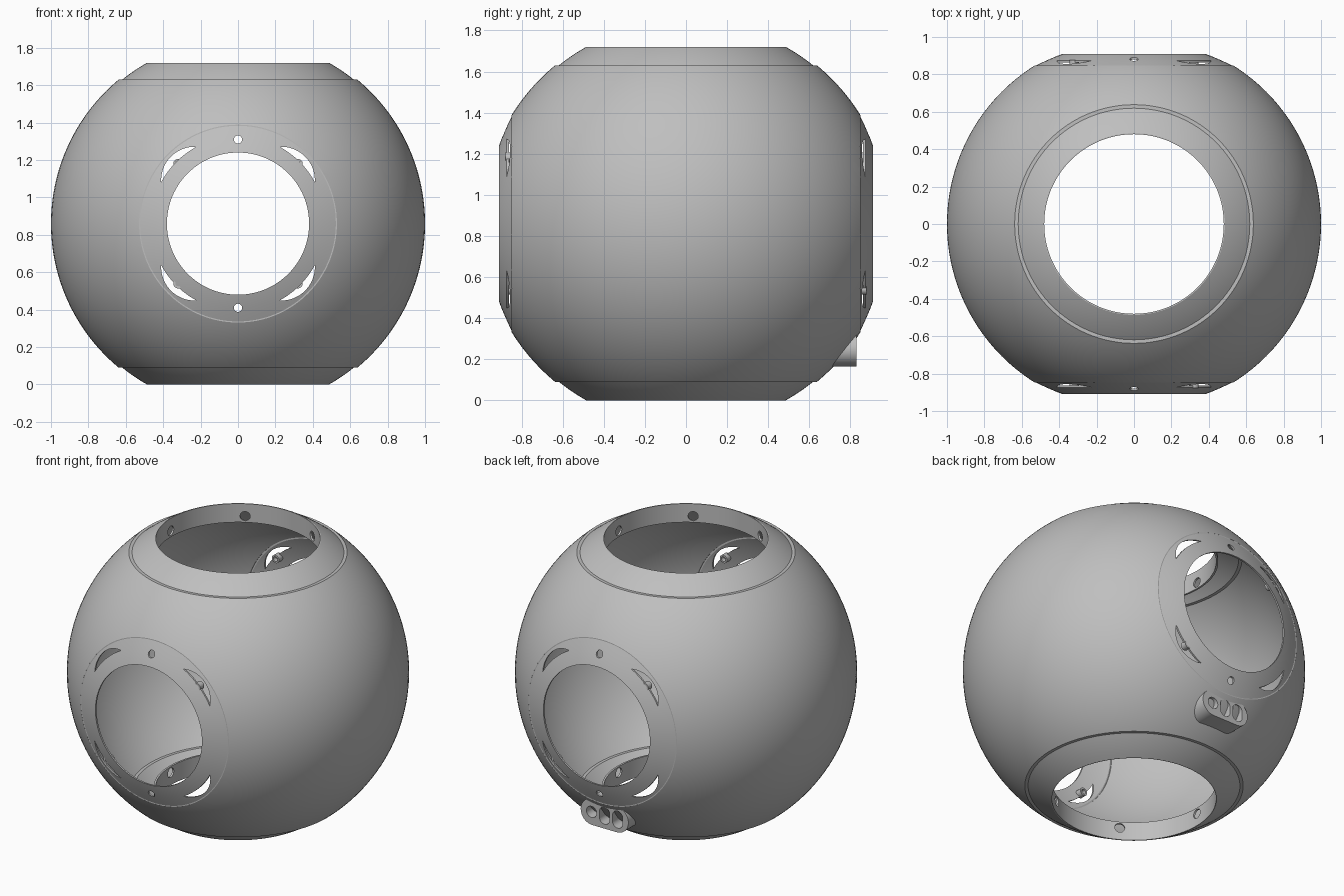
import bpy, bmesh, math
from mathutils import Matrix, Vector

if "Cube" in bpy.data.objects:
    bpy.data.objects.remove(bpy.data.objects["Cube"])

CENTER = Matrix.Translation((0, 0, 0.86))
SEGS = 128

grey = bpy.data.materials.new("plain grey")
grey.use_nodes = True
grey.diffuse_color = (0.52, 0.52, 0.52, 1)
grey.node_tree.nodes["Principled BSDF"].inputs["Base Color"].default_value = (0.52, 0.52, 0.52, 1)


def make(name, bm, matrix=Matrix()):
    bmesh.ops.recalc_face_normals(bm, faces=bm.faces)
    mesh = bpy.data.meshes.new(name)
    bm.to_mesh(mesh)
    bm.free()
    mesh.transform(matrix)
    mesh.materials.append(grey)
    ob = bpy.data.objects.new(name, mesh)
    bpy.context.collection.objects.link(ob)
    return ob


def lathe(profile, segs=SEGS):
    """Revolve a closed (radius, height) outline around z."""
    bm = bmesh.new()
    rings = [[bm.verts.new((r * math.cos(a), r * math.sin(a), h)) for r, h in profile]
             for a in (math.tau * i / segs for i in range(segs))]
    n = len(profile)
    for i in range(segs):
        a, b = rings[i], rings[(i + 1) % segs]
        for j in range(n):
            k = (j + 1) % n
            bm.faces.new((a[j], b[j], b[k], a[k]))
    return bm


def add_prism(bm, outline, low, high):
    """Extrude a 2D outline along z between two heights."""
    a = [bm.verts.new((x, y, low)) for x, y in outline]
    b = [bm.verts.new((x, y, high)) for x, y in outline]
    bm.faces.new(a[::-1])
    bm.faces.new(b)
    for i in range(len(a)):
        j = (i + 1) % len(a)
        bm.faces.new((a[i], a[j], b[j], b[i]))


def add_cylinder(bm, radius, depth, matrix, segs=32):
    bmesh.ops.create_cone(bm, cap_ends=True, segments=segs, radius1=radius,
                          radius2=radius, depth=depth, matrix=matrix)


def cut(ob, bm, matrix=Matrix()):
    cutter = make("cutter", bm, matrix)
    cutter.hide_render = True
    mod = ob.modifiers.new("cut", "BOOLEAN")
    mod.operation, mod.solver, mod.object = "DIFFERENCE", "EXACT", cutter
    bpy.context.view_layer.objects.active = ob
    bpy.ops.object.modifier_apply(modifier=mod.name)
    bpy.data.objects.remove(cutter)


def smooth(ob):
    bpy.ops.object.select_all(action="DESELECT")
    ob.select_set(True)
    bpy.context.view_layer.objects.active = ob
    bpy.ops.object.shade_smooth_by_angle(angle=math.radians(25))


def arc(radius, h0, h1, n):
    """Points on a sphere profile between two heights."""
    a0, a1 = math.asin(h0 / radius), math.asin(h1 / radius)
    return [(radius * math.cos(a), radius * math.sin(a))
            for a in (a0 + (a1 - a0) * i / n for i in range(n + 1))]


def mirrored(half):
    return half + [(r, -h) for r, h in half[-2::-1]]


def stadium(cx, cy, half_w, half_h, n=16):
    """Rounded outline with fully round ends on its longer axis."""
    r = min(half_w, half_h)
    pts = []
    for i in range(4 * n):
        a = math.tau * (i + 0.5) / (4 * n)
        c, s = math.cos(a), math.sin(a)
        pts.append((cx + r * c + math.copysign(half_w - r, c),
                    cy + r * s + math.copysign(half_h - r, s)))
    return pts


# Thin spherical shell with stepped caps and collars at top and bottom
outer = [(0.48, 0.74), (0.48, 0.86)] + arc(0.988, 0.86, 0.77, 8) + arc(1, 0.77, 0, 40)
inner = [(0.492, 0.74)] + arc(0.974, 0.8406, 0.758, 8) + arc(0.986, 0.758, 0, 40)
shell = make("sphere_shell", lathe(mirrored(outer) + mirrored(inner)[::-1]))

# Front and back mouths through the shell
mouths = bmesh.new()
add_cylinder(mouths, 0.529, 2.4, Matrix.Rotation(math.pi / 2, 4, "X"), SEGS)
cut(shell, mouths)

# Six screw holes around each collar
holes = bmesh.new()
for h in (-0.78, 0.78):
    for i in range(6):
        turn = Matrix.Rotation(i * math.pi / 3, 4, "Z")
        add_cylinder(holes, 0.03, 0.08, turn @ Matrix.Translation((0.486, 0, h))
                     @ Matrix.Rotation(math.pi / 2, 4, "Y"))
cut(shell, holes)
shell.data.transform(CENTER)
smooth(shell)

# Crescent slot outline: a small circle's arc, closed by the ring's own arc
far, near, small = 0.328, 0.467, 0.179
reach = math.acos((far ** 2 + near ** 2 - small ** 2) / (2 * far * near))
tip = math.atan2(near * math.sin(reach), near * math.cos(reach) - far)
N = 20
crescent = [(far + small * math.cos(a), small * math.sin(a))
            for a in (-tip + 2 * tip * i / N for i in range(N + 1))]
crescent += [(near * math.cos(a), near * math.sin(a))
             for a in (reach - 2 * reach * i / N for i in range(1, N))]

# Front and back rings with slots, pin holes and hollow bosses
ring_profile = [(0.529, 0.848), (0.523, 0.848), (0.49, 0.864), (0.45, 0.882), (0.41, 0.899),
                (0.38, 0.91), (0.38, 0.898), (0.41, 0.887), (0.45, 0.87), (0.49, 0.852),
                (0.52, 0.836), (0.529, 0.836)]
for side, turn in (("front", 0), ("back", math.pi)):
    place = CENTER @ Matrix.Rotation(turn, 4, "Z") @ Matrix.Rotation(math.pi / 2, 4, "X")
    ring = make(side + "_ring", lathe(ring_profile))
    slots = bmesh.new()
    for i in range(4):
        a = math.pi / 4 + i * math.pi / 2
        add_prism(slots, [(x * math.cos(a) - y * math.sin(a), x * math.sin(a) + y * math.cos(a))
                          for x, y in crescent], 0.7, 1)
    for y in (-0.45, 0.45):
        add_cylinder(slots, 0.022, 0.3, Matrix.Translation((0, y, 0.85)))
    cut(ring, slots)
    ring.data.transform(place)
    smooth(ring)
    for label, s in (("upper", 0.32), ("lower", -0.32)):
        boss = make(side + "_" + label + "_boss",
                    lathe([(0.015, 0.838), (0.026, 0.838), (0.026, 0.878), (0.015, 0.878)], 32),
                    place @ Matrix.Translation((s, s, 0)))
        smooth(boss)

# Connector block low on the back, with one round and two long sockets
upright = Matrix.Rotation(math.pi / 2, 4, "X") @ Matrix.Scale(-1, 4, (0, 0, 1))
body = bmesh.new()
add_prism(body, stadium(0, 0.248, 0.17, 0.083), 0.71, 0.83)
block = make("connector_block", body)
sockets = bmesh.new()
for x, tall in ((0.093, 0.036), (0, 0.055), (-0.093, 0.055)):
    add_prism(sockets, stadium(x, 0.248, 0.036, tall), 0.74, 0.9)
cut(block, sockets)
block.data.transform(upright)
block.data.flip_normals()
smooth(block)
